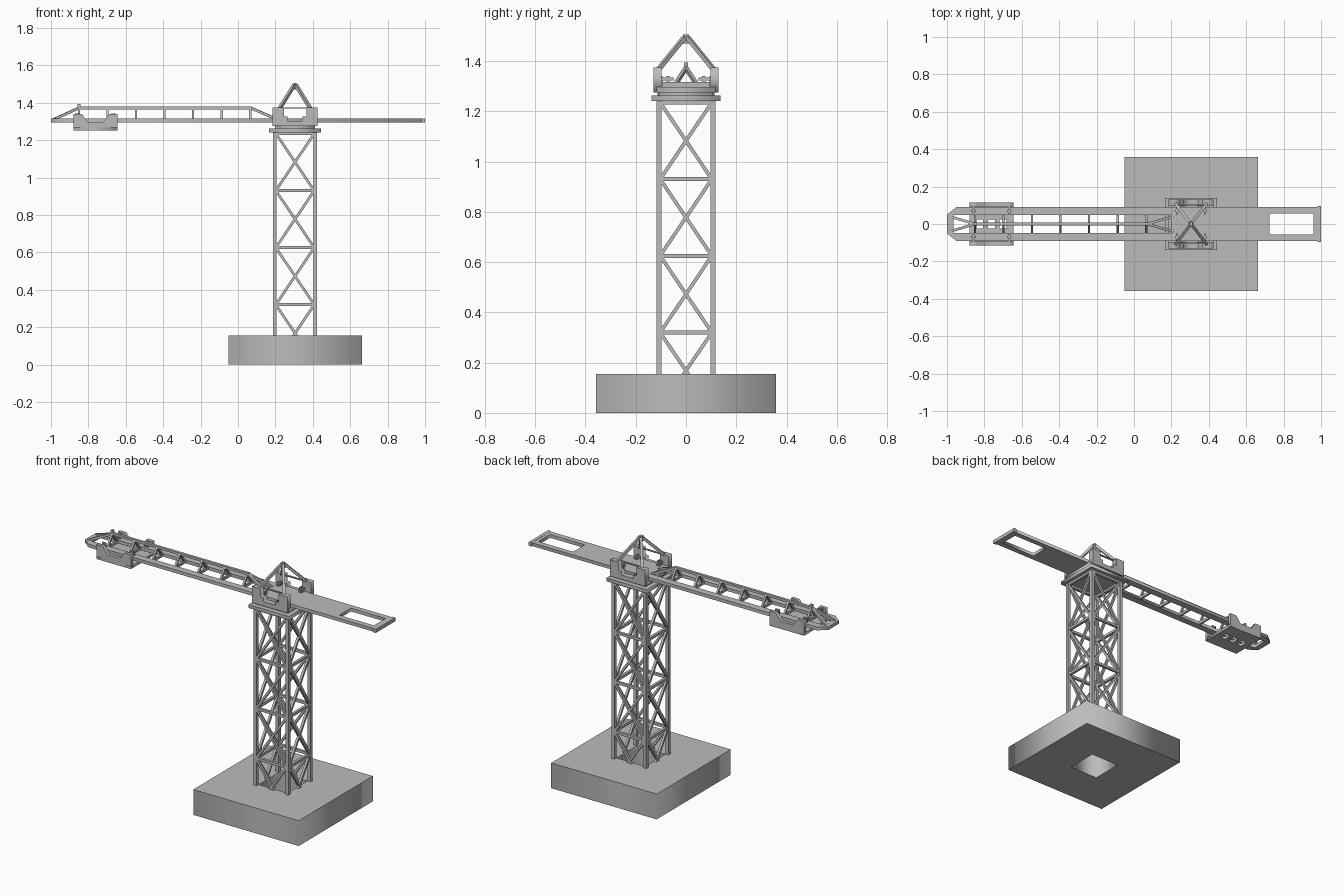
import bpy, bmesh
from math import pi
from mathutils import Vector, Matrix

if "Cube" in bpy.data.objects:
    bpy.data.objects.remove(bpy.data.objects["Cube"], do_unlink=True)

grey = bpy.data.materials.new("plain grey")
grey.use_nodes = True
grey.diffuse_color = (0.5, 0.5, 0.5, 1)
grey.node_tree.nodes["Principled BSDF"].inputs["Base Color"].default_value = (0.5, 0.5, 0.5, 1)

CX = 0.305          # tower axis
DECK = 1.305        # mid height of the jib deck


def finish(name, mesh):
    mesh.materials.clear()
    mesh.materials.append(grey)
    obj = bpy.data.objects.new(name, mesh)
    bpy.context.collection.objects.link(obj)
    return obj


def rect(x0, x1, y0, y1):
    return [(x0, y0), (x1, y0), (x1, y1), (x0, y1)]


def square(half):
    return rect(CX - half, CX + half, -half, half)


def plate(name, loops, low, high, upright=False):
    """Extrude an outline with holes along z, or along y when upright."""
    curve = bpy.data.curves.new(name, 'CURVE')
    curve.dimensions = '2D'
    curve.fill_mode = 'BOTH'
    curve.extrude = (high - low) / 2
    for loop in loops:
        s = curve.splines.new('POLY')
        s.points.add(len(loop) - 1)
        for p, (a, b) in zip(s.points, loop):
            p.co = (a, b, 0, 1)
        s.use_cyclic_u = True
    temp = bpy.data.objects.new(name + "_outline", curve)
    bpy.context.collection.objects.link(temp)
    dg = bpy.context.evaluated_depsgraph_get()
    mesh = bpy.data.meshes.new_from_object(temp.evaluated_get(dg))
    bpy.data.objects.remove(temp, do_unlink=True)
    mid = (low + high) / 2
    if upright:
        mesh.transform(Matrix.Translation((0, mid, 0)) @ Matrix.Rotation(pi / 2, 4, 'X'))
    else:
        mesh.transform(Matrix.Translation((0, 0, mid)))
    bm = bmesh.new()
    bm.from_mesh(mesh)
    bmesh.ops.remove_doubles(bm, verts=bm.verts, dist=1e-5)
    bmesh.ops.recalc_face_normals(bm, faces=bm.faces)
    bm.to_mesh(mesh)
    bm.free()
    return finish(name, mesh)


def bars(name, segments):
    """Rectangular bars; each segment is start, end, width, depth."""
    bm = bmesh.new()
    for a, b, w, d in segments:
        a, b = Vector(a), Vector(b)
        axis = (b - a).normalized()
        side = axis.cross(Vector((0, 0, 1)))
        side = side.normalized() if side.length > 1e-4 else Vector((1, 0, 0))
        up = side.cross(axis)
        rot = Matrix((side, up, axis)).transposed().to_4x4()
        m = Matrix.Translation((a + b) / 2) @ rot @ Matrix.Diagonal((w, d, (b - a).length, 1))
        bmesh.ops.create_cube(bm, size=1, matrix=m)
    bmesh.ops.recalc_face_normals(bm, faces=bm.faces)
    mesh = bpy.data.meshes.new(name)
    bm.to_mesh(mesh)
    bm.free()
    return finish(name, mesh)


# Foundation block with a square well
plate("foundation", [rect(-0.052, 0.662, -0.358, 0.358), square(0.097)], 0, 0.155)

# Lattice tower
R, STEP, Z0 = 0.108, 0.305, 0.015
legs = [((CX + sx * R, sy * R, Z0), (CX + sx * R, sy * R, 1.242), 0.02, 0.02)
        for sx in (-1, 1) for sy in (-1, 1)]
bars("tower_legs", legs)
rings, braces = [], []
for face in range(4):
    turn = Matrix.Translation((CX, 0, 0)) @ Matrix.Rotation(face * pi / 2, 4, 'Z')

    def at(u, z):
        return turn @ Vector((u, -R, z))
    for level in range(5):
        z = Z0 + level * STEP
        rings.append((at(-R, z), at(R, z), 0.016, 0.016))
        if level < 4:
            for s in (-1, 1):
                braces.append((at(-s * 0.1, z + 0.004), at(s * 0.1, z + STEP - 0.004), 0.014, 0.014))
bars("tower_rings", rings)
bars("tower_braces", braces)

# Tower head and slewing platform
plate("tower_head", [square(0.138)], 1.241, 1.262)
plate("slewing_ring", [square(0.108)], 1.262, 1.277)
plate("cab_floor", [rect(0.185, 0.425, -0.118, 0.118)], 1.275, 1.297)

# Cab side plates: notched, closed by a thin top rail
for s, label in ((-1, "right"), (1, "left")):
    lo, hi = sorted((s * 0.097, s * 0.13))
    plate("cab_side_" + label, [[(0.185, 1.275), (0.425, 1.275), (0.425, 1.375), (0.365, 1.375),
          (0.365, 1.325), (0.345, 1.325), (0.345, 1.302), (0.265, 1.302), (0.265, 1.325),
          (0.245, 1.325), (0.245, 1.375), (0.185, 1.375)]], lo, hi, True)
    bars("cab_rail_" + label, [((0.24, s * 0.103, 1.372), (0.37, s * 0.103, 1.372), 0.01, 0.006)])

# Pyramid mast on top of the cab
bars("mast_legs", [((CX + sx * 0.088, sy * 0.115, 1.36), (CX + sx * 0.005, sy * 0.006, 1.494), 0.016, 0.016)
                   for sx in (-1, 1) for sy in (-1, 1)])
bars("mast_cap", [((CX, 0, 1.47), (CX, 0, 1.505), 0.018, 0.022)])

# Deck clamps beside the jib root
bars("deck_clamps", [((x, s * 0.07, 1.31), (x, s * 0.07, 1.34), 0.018, 0.014)
                     for x in (0.23, 0.38) for s in (-1, 1)] +
     [((x, s * 0.05, 1.328), (x, s * 0.1, 1.328), 0.012, 0.012)
      for x in (0.23, 0.38) for s in (-1, 1)])

# One-piece deck: jib rails in front, counter-jib behind
plate("deck", [[(-1, -0.05), (-0.95, -0.09), (0.98, -0.09), (0.98, 0.09), (-0.95, 0.09), (-1, 0.05)],
               rect(-0.965, 0.2, -0.047, 0.047), rect(0.725, 0.96, -0.056, 0.056)],
      DECK - 0.01, DECK + 0.01)
bars("counter_jib_end", [((0.99, -0.095, DECK), (0.99, 0.095, DECK), 0.02, 0.022)])

# Jib truss: cross bars, A-frames, top chord and forked ends
stations = [-0.85 + i * 0.1525 for i in range(7)]
bars("jib_cross_bars", [((x, -0.05, DECK), (x, 0.05, DECK), 0.012, 0.016) for x in stations])
bars("jib_frames", [((x, s * 0.045, DECK), (x, 0, 1.372), 0.012, 0.012)
                    for x in stations for s in (-1, 1)])
bars("jib_top_chord", [((-0.855, 0, 1.372), (0.075, 0, 1.372), 0.016, 0.014)])
bars("jib_end_forks", [((a, 0, 1.372), (b, s * 0.042, 1.308), 0.014, 0.014)
                       for a, b in ((-0.85, -0.99), (0.068, 0.215)) for s in (-1, 1)])
bars("jib_tip_peg", [((-0.85, 0, 1.37), (-0.85, 0, 1.394), 0.014, 0.014)])

# Trolley hanging around the jib rails
for s, label in ((-1, "right"), (1, "left")):
    lo, hi = sorted((s * 0.094, s * 0.114))
    plate("trolley_side_" + label, [[(-0.88, 1.255), (-0.645, 1.255), (-0.645, 1.34), (-0.69, 1.34),
          (-0.72, 1.298), (-0.805, 1.298), (-0.835, 1.34), (-0.88, 1.34)]], lo, hi, True)
plate("trolley_floor", [rect(-0.88, -0.645, -0.114, 0.114)] +
      [rect(x - 0.018, x + 0.018, -0.025, 0.025) for x in (-0.825, -0.7625, -0.70)], 1.252, 1.268)
bars("trolley_rollers", [((x, s * 0.055, 1.328), (x, s * 0.1, 1.328), 0.012, 0.012)
                         for x in (-0.858, -0.667) for s in (-1, 1)] +
     [((x, s * 0.068, 1.315), (x, s * 0.068, 1.341), 0.026, 0.01)
      for x in (-0.858, -0.667) for s in (-1, 1)])
